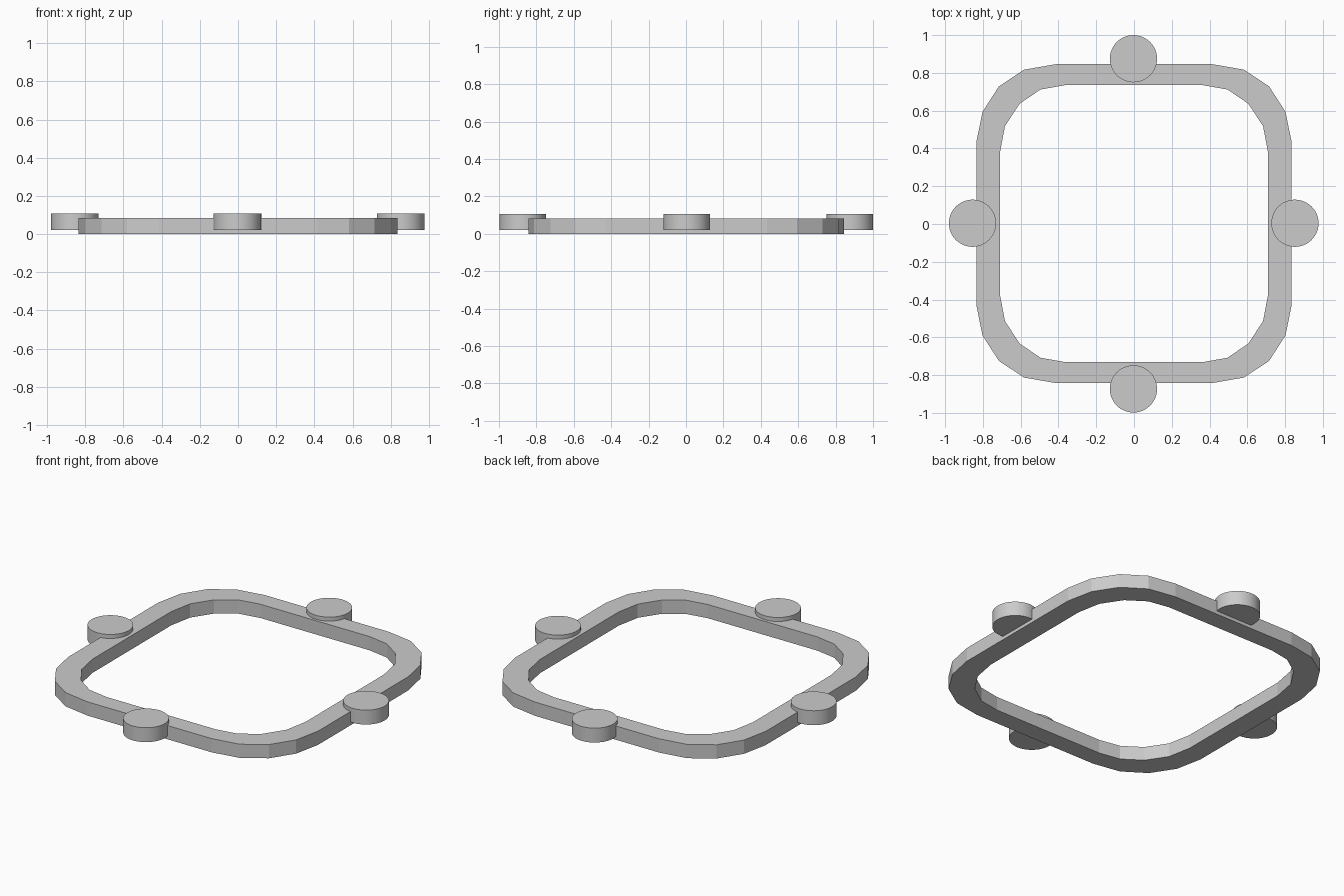
import bpy
import bmesh
import math

if "Cube" in bpy.data.objects:
    bpy.data.objects.remove(bpy.data.objects["Cube"])

# Corner profiles of the frame (one quadrant each, from the right side to the back)
OUTER = [(0.835, 0.43), (0.802, 0.592), (0.715, 0.727), (0.582, 0.815), (0.415, 0.844)]
INNER = [(0.71, 0.375), (0.683, 0.517), (0.605, 0.635), (0.495, 0.71), (0.365, 0.733)]
FRAME_TOP = 0.083
FRAME_Y = 0.002


def full_loop(quarter):
    """Mirror a quadrant into a closed counter-clockwise outline."""
    back = quarter + [(-x, y) for x, y in reversed(quarter)]
    return back + [(-x, -y) for x, y in back]


def make_frame():
    bm = bmesh.new()
    rings = [[bm.verts.new((x, y + FRAME_Y, z)) for x, y in full_loop(q)]
             for q, z in ((OUTER, 0), (OUTER, FRAME_TOP), (INNER, FRAME_TOP), (INNER, 0))]
    n = len(rings[0])
    for k in range(4):
        a, b = rings[k], rings[(k + 1) % 4]
        for i in range(n):
            j = (i + 1) % n
            bm.faces.new((a[i], a[j], b[j], b[i]))
    bmesh.ops.recalc_face_normals(bm, faces=bm.faces)
    mesh = bpy.data.meshes.new("rounded_frame")
    bm.to_mesh(mesh)
    bm.free()
    bpy.context.collection.objects.link(bpy.data.objects.new("rounded_frame", mesh))


def make_disc(name, x, y):
    bottom, top = 0.02, 0.107
    bpy.ops.mesh.primitive_cylinder_add(vertices=48, radius=0.125, depth=top - bottom,
                                        location=(x, y, (bottom + top) / 2))
    bpy.context.object.name = name
    bpy.ops.object.shade_smooth_by_angle(angle=math.radians(30))


# Square frame with rounded corners
make_frame()

# Round pads at the middle of each side
for name, x, y in (("right_disc", 0.852, 0.004), ("left_disc", -0.855, 0.004),
                   ("back_disc", -0.003, 0.875), ("front_disc", -0.003, -0.873)):
    make_disc(name, x, y)
